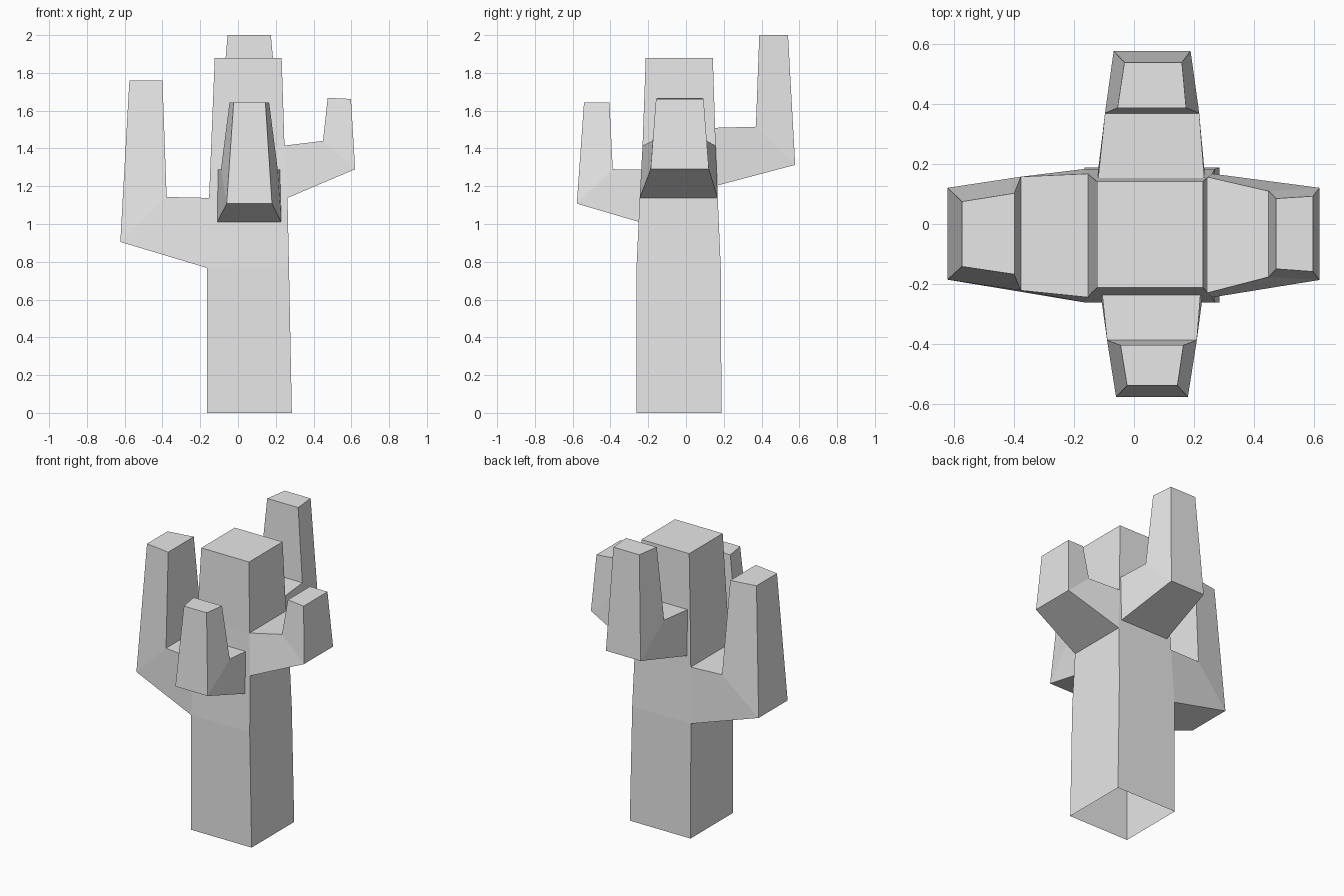
import bpy
import bmesh

# Remove the default cube
default_cube = bpy.data.objects.get("Cube")
if default_cube:
    bpy.data.objects.remove(default_cube, do_unlink=True)

# Single flat colour
grey = bpy.data.materials.new("light grey")
grey.use_nodes = True
grey.diffuse_color = (0.8, 0.8, 0.8, 1)
grey.node_tree.nodes["Principled BSDF"].inputs["Base Color"].default_value = grey.diffuse_color


def finish(name, bm):
    """Turn a bmesh into a flat shaded object."""
    mesh = bpy.data.meshes.new(name)
    bm.to_mesh(mesh)
    bm.free()
    mesh.materials.append(grey)
    obj = bpy.data.objects.new(name, mesh)
    bpy.context.collection.objects.link(obj)
    return obj


def build_trunk():
    """Tapered square tube, open below, with sockets for the two side arms."""
    bm = bmesh.new()
    # Each level: height, x range, y range
    levels = [
        (0, -0.165, 0.285, -0.263, 0.188),
        (0.768, -0.165, 0.27, -0.262, 0.184),
        (1.138, -0.153, 0.262, -0.245, 0.168),
        (1.415, -0.142, 0.246, -0.23, 0.157),
        (1.88, -0.123, 0.231, -0.213, 0.142),
    ]
    rings = [
        [bm.verts.new(p) for p in ((x0, y0, z), (x1, y0, z), (x1, y1, z), (x0, y1, z))]
        for z, x0, x1, y0, y1 in levels
    ]
    right_socket, left_socket = (1, 3), (2, 1)
    for level, (low, high) in enumerate(zip(rings, rings[1:])):
        for side in range(4):
            if (level, side) in (right_socket, left_socket):
                continue
            nxt = (side + 1) % 4
            bm.faces.new((low[side], low[nxt], high[nxt], high[side]))
    bm.faces.new(rings[-1])
    return finish("trunk", bm)


def build_arm(name, place, profile):
    """Elbow-shaped arm. The profile runs root, elbow, tip, crook, root again;
    each point gives reach, height and the two sides of the width."""
    bm = bmesh.new()
    near = [bm.verts.new(place(reach, low, z)) for reach, z, low, high in profile]
    far = [bm.verts.new(place(reach, high, z)) for reach, z, low, high in profile]
    # Underside, outer wall, tip, inner wall and ledge
    for i in range(len(profile) - 1):
        bm.faces.new((near[i], near[i + 1], far[i + 1], far[i]))
    # Side walls: horizontal stub and upright
    root, elbow, tip_out, tip_in, crook, shoulder = range(len(profile))
    for row in (near, far):
        bm.faces.new([row[i] for i in (root, elbow, crook, shoulder)])
        bm.faces.new([row[i] for i in (elbow, tip_out, tip_in, crook)])
    bmesh.ops.recalc_face_normals(bm, faces=bm.faces)
    # An open shell can come out reversed: the tip must face up
    bm.faces.ensure_lookup_table()
    if bm.faces[tip_out].normal.z < 0:
        bmesh.ops.reverse_faces(bm, faces=bm.faces)
    return finish(name, bm)


def along_x(sign):
    return lambda reach, across, z: (sign * reach, across, z)


def along_y(sign):
    return lambda reach, across, z: (across, sign * reach, z)


build_trunk()

# Side arms, flush with the trunk corners
build_arm("right_arm", along_x(-1), [
    (0.165, 0.768, -0.262, 0.184),
    (0.623, 0.905, -0.186, 0.121),
    (0.575, 1.76, -0.142, 0.075),
    (0.4, 1.76, -0.168, 0.103),
    (0.378, 1.143, -0.222, 0.158),
    (0.153, 1.138, -0.245, 0.168),
])
build_arm("left_arm", along_x(1), [
    (0.262, 1.138, -0.245, 0.168),
    (0.62, 1.29, -0.187, 0.121),
    (0.598, 1.662, -0.159, 0.093),
    (0.475, 1.668, -0.15, 0.085),
    (0.45, 1.44, -0.177, 0.11),
    (0.246, 1.415, -0.23, 0.157),
])

# Front and back arms, narrower than the trunk
build_arm("front_arm", along_y(-1), [
    (0.245, 1.01, -0.11, 0.229),
    (0.578, 1.108, -0.06, 0.18),
    (0.54, 1.642, -0.023, 0.145),
    (0.405, 1.642, -0.045, 0.165),
    (0.388, 1.29, -0.09, 0.21),
    (0.235, 1.288, -0.106, 0.222),
])
build_arm("back_arm", along_y(1), [
    (0.162, 1.203, -0.122, 0.237),
    (0.578, 1.313, -0.068, 0.189),
    (0.54, 2, -0.032, 0.16),
    (0.388, 2, -0.055, 0.174),
    (0.37, 1.515, -0.097, 0.218),
    (0.15, 1.509, -0.12, 0.235),
])
